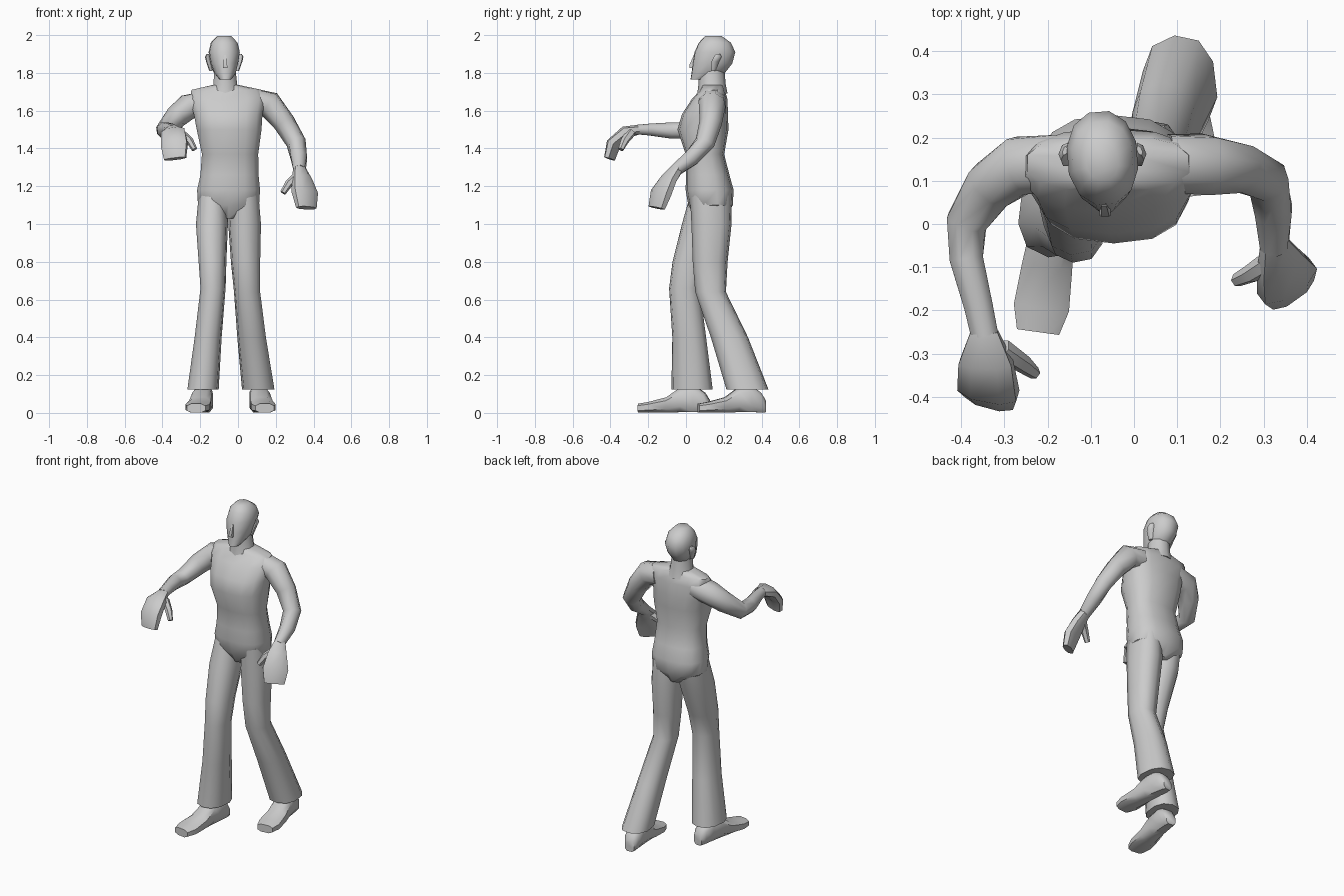
import bpy, bmesh, math
from mathutils import Vector

UP = Vector((0, 0, 1))


def loft(name, rings, side=(1, 0, 0), axis=None, sides=10, power=1.0):
    """Skin a row of (x, y, z, half_width, half_depth) rings.
    axis fixes the ring normal; without it rings stand across the path."""
    side = Vector(side).normalized()
    pts = [Vector(r[:3]) for r in rings]
    bm = bmesh.new()
    loops = []
    for i, r in enumerate(rings):
        if axis is None:
            t = pts[min(i + 1, len(pts) - 1)] - pts[max(i - 1, 0)]
        else:
            t = Vector(axis)
        t.normalize()
        u = (side - t * side.dot(t)).normalized()
        v = t.cross(u)
        loop = []
        for k in range(sides):
            a = math.tau * (k + 0.5) / sides
            c, s = math.cos(a), math.sin(a)
            c = math.copysign(abs(c) ** power, c)
            s = math.copysign(abs(s) ** power, s)
            loop.append(bm.verts.new(pts[i] + u * c * r[3] + v * s * r[4]))
        loops.append(loop)
    for a, b in zip(loops, loops[1:]):
        for k in range(sides):
            n = (k + 1) % sides
            bm.faces.new((a[k], a[n], b[n], b[k]))
    bm.faces.new(loops[0][::-1])
    bm.faces.new(loops[-1])
    bmesh.ops.recalc_face_normals(bm, faces=bm.faces[:])
    me = bpy.data.meshes.new(name)
    bm.to_mesh(me)
    bm.free()
    ob = bpy.data.objects.new(name, me)
    bpy.context.collection.objects.link(ob)
    return ob


def foot(name, heel, toe):
    """Shoe running from heel to toe, sole on the ground."""
    heel, toe = Vector((*heel, 0)), Vector((*toe, 0))
    d = toe - heel
    rings = []
    for f, w, h in [(0, .032, .07), (.07, .045, .11), (.22, .05, .15), (.4, .055, .14),
                    (.6, .062, .085), (.85, .068, .06), (1, .052, .05)]:
        p = heel + d * f
        rings.append((p.x, p.y, h / 2, w, h / 2))
    loft(name, rings, side=d.cross(UP), axis=d, sides=8, power=.7)


# Torso
loft("torso", [
    (-.05, .13, 1.03, .05, .075),
    (-.05, .13, 1.10, .165, .118),
    (-.05, .125, 1.18, .17, .127),
    (-.045, .115, 1.26, .157, .115),
    (-.042, .10, 1.37, .152, .102),
    (-.047, .09, 1.50, .175, .135),
    (-.052, .10, 1.58, .185, .122),
    (-.055, .125, 1.66, .205, .095),
    (-.06, .14, 1.71, .19, .065),
    (-.065, .14, 1.735, .075, .055)], axis=UP, sides=14, power=.8)

# Flared trouser legs
loft("right_trouser_leg", [
    (-.132, .125, 1.15, .075, .105),
    (-.138, .085, 1.00, .084, .107),
    (-.135, .02, .80, .073, .092),
    (-.132, -.008, .66, .066, .082),
    (-.158, .017, .40, .071, .09),
    (-.185, .032, .125, .082, .11)], side=(1, -.12, 0), axis=UP, power=.85)
loft("left_trouser_leg", [
    (.033, .13, 1.15, .075, .11),
    (.035, .135, 1.00, .086, .107),
    (.04, .128, .80, .077, .093),
    (.048, .13, .64, .069, .082),
    (.072, .23, .40, .075, .099),
    (.107, .325, .125, .085, .112)], side=(1, .12, 0), axis=UP, power=.85)

# Feet
foot("right_foot", (-.17, .125), (-.222, -.25))
foot("left_foot", (.10, .42), (.142, .065))

# Arms
loft("right_arm", [
    (-.17, .14, 1.64, .07, .072),
    (-.265, .135, 1.62, .07, .072),
    (-.33, .09, 1.565, .061, .063),
    (-.387, .005, 1.495, .05, .05),
    (-.388, -.08, 1.495, .046, .042),
    (-.36, -.19, 1.50, .034, .036),
    (-.345, -.26, 1.50, .027, .034)], side=UP, sides=8)
loft("left_arm", [
    (.08, .14, 1.65, .07, .072),
    (.165, .138, 1.635, .072, .074),
    (.245, .13, 1.535, .06, .06),
    (.308, .10, 1.43, .053, .053),
    (.323, .03, 1.35, .046, .046),
    (.325, -.055, 1.285, .034, .034)], side=(1, 1, 1), sides=8)

# Mitten hands with thumbs
loft("right_hand", [
    (-.347, -.25, 1.50, .034, .026),
    (-.343, -.32, 1.485, .066, .032),
    (-.337, -.385, 1.42, .075, .034),
    (-.333, -.405, 1.345, .062, .024)], side=(1, -.3, 0), sides=8, power=.8)
loft("right_thumb", [
    (-.305, -.29, 1.485, .026, .022),
    (-.255, -.325, 1.44, .022, .02),
    (-.23, -.345, 1.395, .015, .015)], side=(0, 1, 0), sides=6)
loft("left_hand", [
    (.325, -.045, 1.295, .033, .03),
    (.338, -.09, 1.24, .057, .034),
    (.354, -.132, 1.165, .078, .037),
    (.362, -.155, 1.085, .062, .027)], side=(1, .75, 0), sides=8, power=.8)
loft("left_thumb", [
    (.315, -.085, 1.255, .026, .024),
    (.27, -.115, 1.215, .022, .021),
    (.238, -.13, 1.165, .016, .016)], side=(0, 1, 0), sides=6)

# Neck and head
loft("neck", [
    (-.065, .14, 1.69, .085, .08),
    (-.067, .138, 1.74, .066, .072),
    (-.07, .135, 1.83, .058, .068)], axis=UP)
HX = -.073
loft("head", [
    (HX + .006, .065, 1.765, .03, .042),
    (HX + .003, .118, 1.80, .058, .09),
    (HX, .14, 1.85, .073, .107),
    (HX, .153, 1.91, .083, .11),
    (HX, .153, 1.96, .071, .086),
    (HX, .145, 1.995, .038, .045)], side=(1, .08, 0), axis=UP, sides=12, power=.92)
loft("nose", [
    (HX + .006, .032, 1.825, .018, .018),
    (HX + .006, .03, 1.84, .014, .018),
    (HX + .004, .05, 1.895, .008, .012)], axis=UP, sides=4)

# Ears
for s, label in ((-1, "right"), (1, "left")):
    loft(label + "_ear", [
        (HX + s * .07, .145, 1.81, .008, .012),
        (HX + s * .083, .155, 1.86, .011, .022),
        (HX + s * .088, .168, 1.885, .012, .022),
        (HX + s * .086, .17, 1.90, .006, .012)],
        side=(1, s * .4, 0), axis=UP, sides=6)

# Smooth shading with sharp creases kept
for ob in bpy.data.objects:
    ob.select_set(True)
    bpy.context.view_layer.objects.active = ob
bpy.ops.object.shade_smooth_by_angle(angle=math.radians(50))
